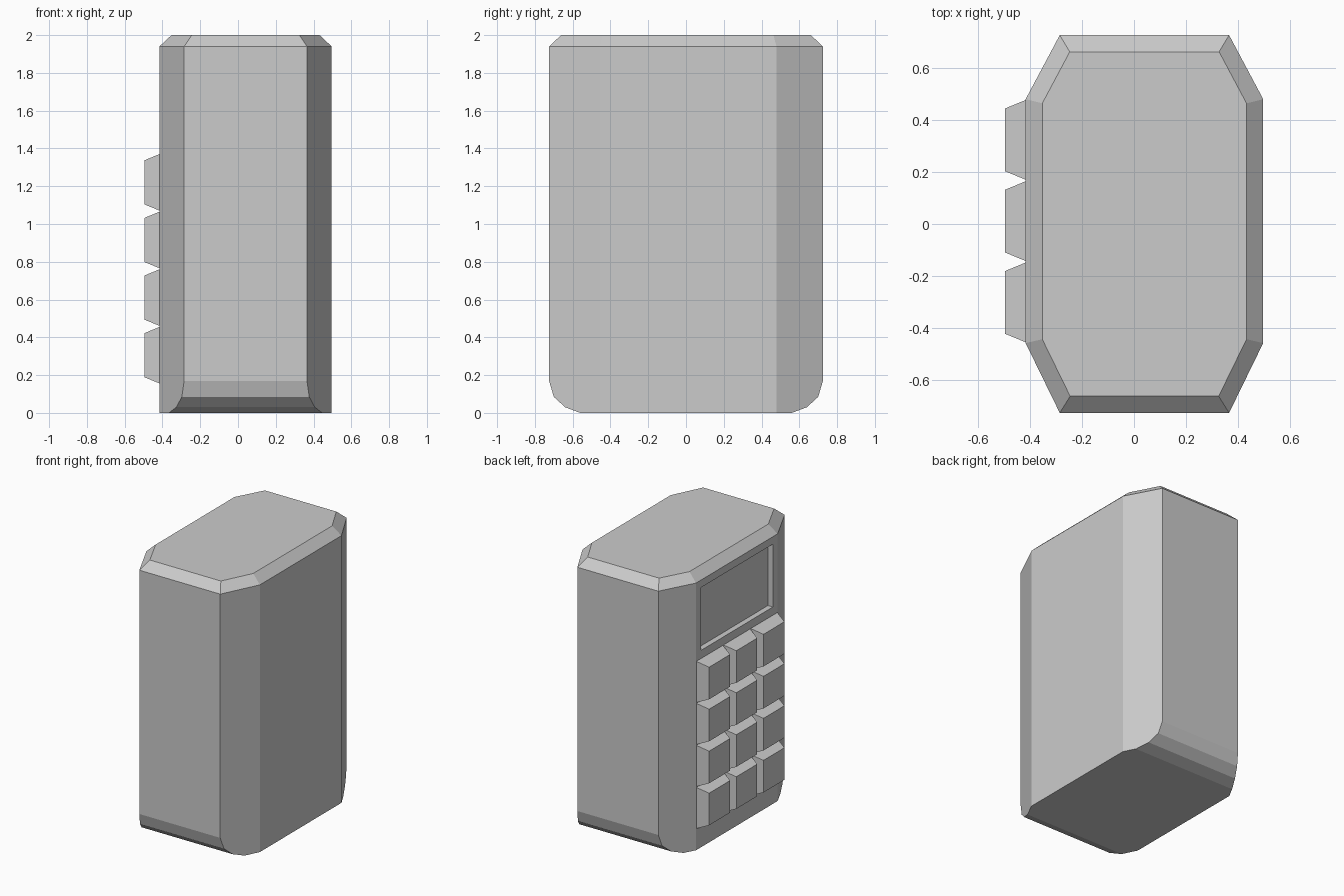
import bpy, bmesh
from mathutils import Vector

if "Cube" in bpy.data.objects:
    bpy.data.objects.remove(bpy.data.objects["Cube"])


def finish(bm, name):
    bmesh.ops.recalc_face_normals(bm, faces=bm.faces)
    mesh = bpy.data.meshes.new(name)
    bm.to_mesh(mesh)
    bm.free()
    obj = bpy.data.objects.new(name, mesh)
    bpy.context.scene.collection.objects.link(obj)
    return obj


# Octagonal plan of the casing
XL, XR = -0.416, 0.496          # side walls
YF, YB = -0.457, 0.479          # where the side walls end
END, CUT = 0.725, 0.131         # end walls and corner cut in x


def plan(end):
    """Octagon whose two ends are trimmed at |y| = end."""
    cf = CUT * (end + YF) / (END + YF)
    cb = CUT * (end - YB) / (END - YB)
    return [(XL, YF), (XL + cf, -end), (XR - cf, -end), (XR, YF),
            (XR, YB), (XR - cb, end), (XL + cb, end), (XL, YB)]


def inset(pts, d):
    """Move every edge of a counter-clockwise polygon inward by d."""
    out = []
    for i, p in enumerate(pts):
        p, a, b = Vector(p), Vector(pts[i - 1]), Vector(pts[(i + 1) % len(pts)])
        u, v = (p - a).normalized(), (b - p).normalized()
        n1, n2 = Vector((-u.y, u.x)), Vector((-v.y, v.x))
        q = p + (n1 + n2) * (d / (1 + n1.dot(n2)))
        out.append((q.x, q.y))
    return out


# Casing: lofted octagons, rounded at the bottom ends and chamfered on top
KEY_TOP = 1.375
levels = [(0.0, plan(0.56)), (0.03, plan(0.64)), (0.085, plan(0.70)),
          (0.17, plan(END)), (KEY_TOP, plan(END)), (1.94, plan(END)),
          (2.0, inset(plan(END), 0.064))]
bm = bmesh.new()
rings = [[bm.verts.new((x, y, z)) for x, y in pts] for z, pts in levels]
bm.faces.new(rings[0])
bm.faces.new(rings[-1])
screen = None
for k, (lo, hi) in enumerate(zip(rings, rings[1:])):
    for i in range(8):
        j = (i + 1) % 8
        f = bm.faces.new((lo[i], lo[j], hi[j], hi[i]))
        if k == 4 and i == 7:
            screen = f
bmesh.ops.recalc_face_normals(bm, faces=bm.faces)

# Recessed screen in the upper part of the left wall
bmesh.ops.inset_individual(bm, faces=[screen], thickness=0.077)
ext = bmesh.ops.extrude_discrete_faces(bm, faces=[screen])
bmesh.ops.translate(bm, verts=ext["faces"][0].verts, vec=(0.04, 0, 0))
finish(bm, "casing")

# Keypad: 3 x 4 tapered keys on the left wall
bm = bmesh.new()
KY, KZ, Z0, TAPER, KX = (YB - YF) / 3, 0.305, 0.153, 0.036, -0.496
for col in range(3):
    for row in range(4):
        y0, z0 = YF + col * KY, Z0 + row * KZ

        def rect(x, d):
            return [bm.verts.new((x, y, z)) for y, z in (
                (y0 + d, z0 + d), (y0 + KY - d, z0 + d),
                (y0 + KY - d, z0 + KZ - d), (y0 + d, z0 + KZ - d))]
        base, cap = rect(XL, 0.003), rect(KX, TAPER)
        bm.faces.new(base)
        bm.faces.new(cap)
        for i in range(4):
            j = (i + 1) % 4
            bm.faces.new((base[i], base[j], cap[j], cap[i]))
finish(bm, "keypad")
